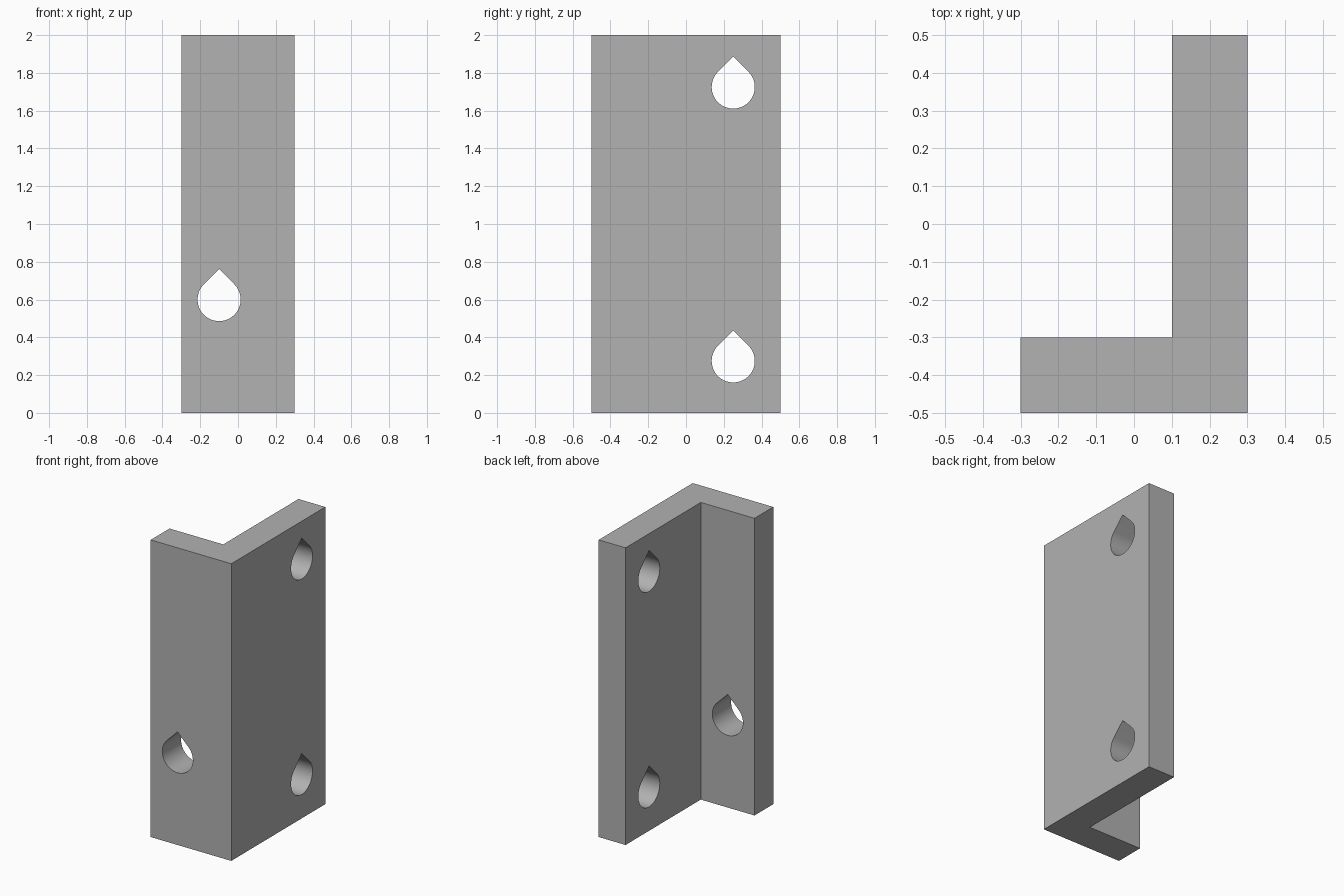
import bpy, bmesh, math
from mathutils import Matrix, Vector

if "Cube" in bpy.data.objects:
    bpy.data.objects.remove(bpy.data.objects["Cube"], do_unlink=True)

grey = bpy.data.materials.new("plain grey")
colour = (0.445, 0.445, 0.445, 1)
grey.diffuse_color = colour
grey.use_nodes = True
grey.node_tree.nodes["Principled BSDF"].inputs["Base Color"].default_value = colour


def prism(name, profile, depth, matrix=Matrix()):
    """Extrude a closed 2D profile along its local z and place it."""
    bm = bmesh.new()
    face = bm.faces.new([bm.verts.new((u, v, 0)) for u, v in profile])
    extruded = bmesh.ops.extrude_face_region(bm, geom=[face])["geom"]
    bmesh.ops.translate(bm, vec=(0, 0, depth),
                        verts=[g for g in extruded if isinstance(g, bmesh.types.BMVert)])
    bmesh.ops.transform(bm, matrix=matrix, verts=bm.verts)
    bmesh.ops.recalc_face_normals(bm, faces=bm.faces)
    mesh = bpy.data.meshes.new(name)
    bm.to_mesh(mesh)
    bm.free()
    mesh.materials.append(grey)
    obj = bpy.data.objects.new(name, mesh)
    bpy.context.collection.objects.link(obj)
    return obj


# L-shaped angle bracket
bracket = prism("angle_bracket", [(-0.3, -0.5), (0.3, -0.5), (0.3, 0.5),
                                  (0.1, 0.5), (0.1, -0.3), (-0.3, -0.3)], 2)

# Teardrop hole profile: three-quarter circle closed by a pointed roof
RADIUS, STEPS = 0.114, 48
teardrop = [(0, RADIUS * math.sqrt(2))]
for i in range(STEPS + 1):
    a = math.radians(135 + 270 * i / STEPS)
    teardrop.append((RADIUS * math.cos(a), RADIUS * math.sin(a)))

# Cutter directions: local y is up, local z runs through the wall
along_y = Matrix.Rotation(math.pi / 2, 4, "X")
along_x = Matrix.Rotation(math.pi / 2, 4, "Z") @ along_y
holes = [(Vector((-0.1, -0.2, 0.6)), along_y),
         (Vector((0, 0.25, 0.275)), along_x),
         (Vector((0, 0.25, 1.725)), along_x)]

# Cut the holes through both walls
bpy.context.view_layer.objects.active = bracket
for place, turn in holes:
    cutter = prism("hole_cutter", teardrop, 0.4, Matrix.Translation(place) @ turn)
    cutter.hide_render = True
    cut = bracket.modifiers.new("hole", "BOOLEAN")
    cut.operation = "DIFFERENCE"
    cut.solver = "EXACT"
    cut.object = cutter
    bpy.ops.object.modifier_apply(modifier=cut.name)
    bpy.data.objects.remove(cutter, do_unlink=True)

# Smooth hole walls, crisp edges
bpy.ops.object.select_all(action="DESELECT")
bracket.select_set(True)
bpy.ops.object.shade_smooth_by_angle(angle=math.radians(30))
